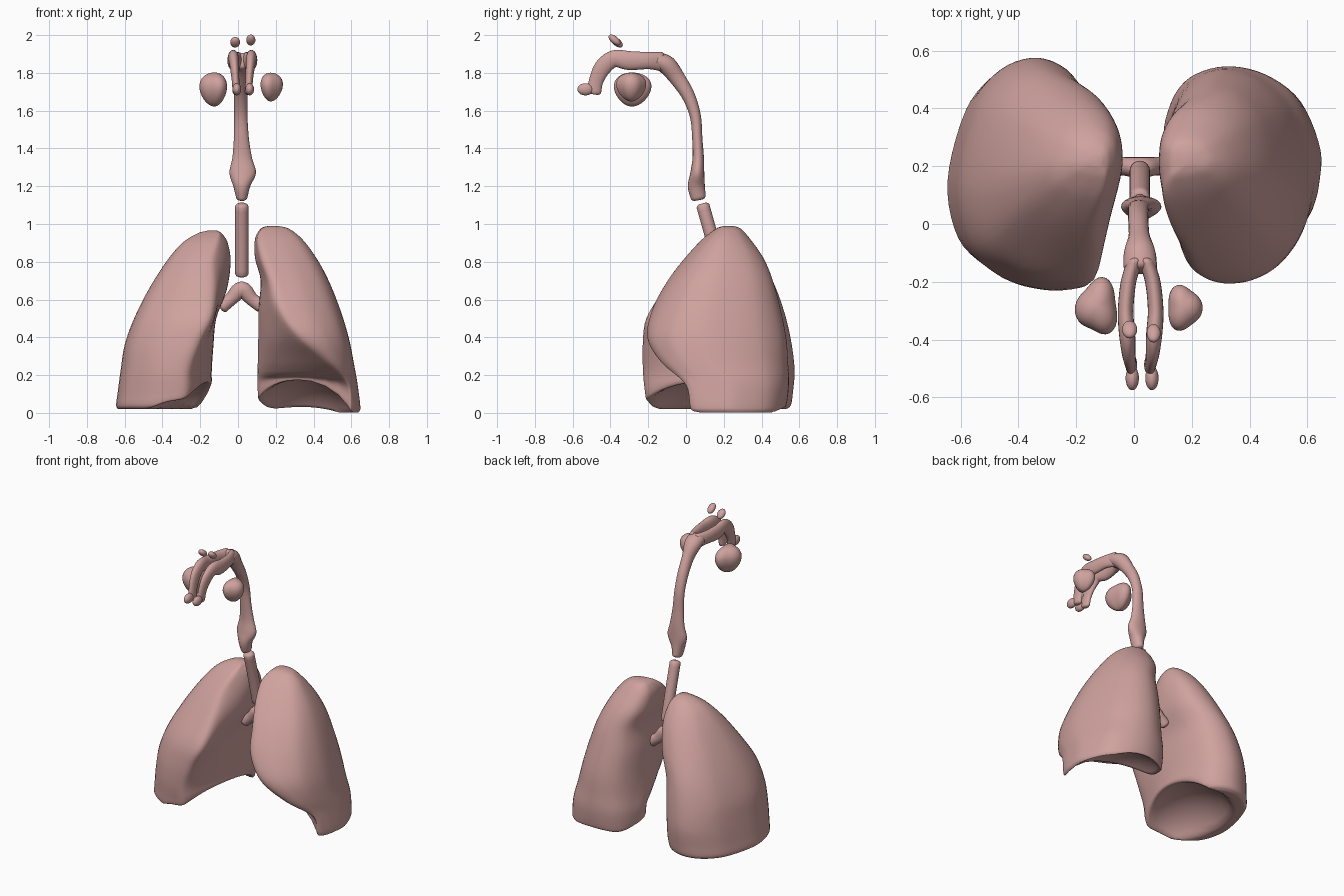
import bpy, bmesh, math
from mathutils import Vector, Matrix

if "Cube" in bpy.data.objects:
    bpy.data.objects.remove(bpy.data.objects["Cube"])

pink = bpy.data.materials.new("tissue_pink")
pink.diffuse_color = (0.62, 0.36, 0.34, 1)
pink.use_nodes = True
pink.node_tree.nodes["Principled BSDF"].inputs["Base Color"].default_value = pink.diffuse_color


def spline(pts, n, closed=False):
    """Smooth resampling of vectors of any size, with tangents limited to each span."""
    m = len(pts)
    get = (lambda i: pts[i % m]) if closed else (lambda i: pts[max(0, min(m - 1, i))])
    out = []
    for i in range(m if closed else m - 1):
        a, b, c, d = get(i - 1), get(i), get(i + 1), get(i + 2)
        span = (c - b).length
        t0, t1 = (c - a) / 2, (d - b) / 2
        t0 = t0 * min(1, span / max(t0.length, 1e-9))
        t1 = t1 * min(1, span / max(t1.length, 1e-9))
        for k in range(n):
            t = k / n
            out.append(b * (2 * t**3 - 3 * t * t + 1) + t0 * (t**3 - 2 * t * t + t)
                       + c * (3 * t * t - 2 * t**3) + t1 * (t**3 - t * t))
    if not closed:
        out.append(pts[-1].copy())
    return out


def finish(name, bm):
    bmesh.ops.recalc_face_normals(bm, faces=bm.faces[:])
    mesh = bpy.data.meshes.new(name)
    bm.to_mesh(mesh)
    bm.free()
    mesh.materials.append(pink)
    ob = bpy.data.objects.new(name, mesh)
    bpy.context.collection.objects.link(ob)
    bpy.ops.object.select_all(action='DESELECT')
    ob.select_set(True)
    bpy.context.view_layer.objects.active = ob
    bpy.ops.object.shade_smooth_by_angle(angle=math.radians(60))
    return ob


def loft(name, rings):
    bm = bmesh.new()
    vs = [[bm.verts.new(p) for p in r] for r in rings]
    n = len(rings[0])
    for a, b in zip(vs, vs[1:]):
        for i in range(n):
            j = (i + 1) % n
            bm.faces.new((a[i], a[j], b[j], b[i]))
    bm.faces.new(vs[0])
    bm.faces.new(vs[-1])
    return finish(name, bm)


def tube(name, stations, side=(1, 0, 0), n=20):
    """Elliptical sweep; station = x, y, z, radius along side, radius across."""
    st = spline([Vector(s) for s in stations], 5)
    side = Vector(side)
    pos = [Vector(s[:3]) for s in st]
    rings = []
    for i, s in enumerate(st):
        tan = (pos[min(i + 1, len(st) - 1)] - pos[max(i - 1, 0)]).normalized()
        across = tan.cross(side).normalized()

        def ring(scale, off):
            return [pos[i] + tan * off + scale * (side * s[3] * math.cos(q) + across * s[4] * math.sin(q))
                    for q in (2 * math.pi * k / n for k in range(n))]
        if i == 0:
            rings += [ring(.55, -.014), ring(.85, -.009)]
        rings.append(ring(1, 0))
        if i == len(st) - 1:
            rings += [ring(.85, .009), ring(.55, .014)]
    return loft(name, rings)


def blob(name, centre, radii, taper=0, tilt=0, lobe=0, lobe_angle=0):
    """Ellipsoid, wider at the top by taper, with three lobes in plan."""
    bm = bmesh.new()
    bmesh.ops.create_uvsphere(bm, u_segments=36, v_segments=20, radius=1)
    for v in bm.verts:
        x, y, z = v.co
        k = (1 + taper * z) * (1 + lobe * math.cos(3 * (math.atan2(y, x) - math.radians(lobe_angle))))
        v.co = (x * k * radii[0], y * k * radii[1], z * radii[2])
    bmesh.ops.transform(bm, verts=bm.verts[:],
                        matrix=Matrix.Translation(centre) @ Matrix.Rotation(tilt, 4, 'X'))
    return finish(name, bm)


def lung(name, sign, rows, centre, radii):
    """Row = z, front edge x, front y, medial x, lateral x, back y.
    centre and radii give the diaphragm dome that hollows the base."""
    z0, top = rows[0][0], .2

    def lift(x, y, z):
        q = 1 - ((x - centre[0]) / radii[0]) ** 2 - ((y - centre[1]) / radii[1]) ** 2
        base = max(z0, centre[2] + radii[2] * math.sqrt(max(q, 0)))
        return base + (z - z0) * (top - base) / (top - z0) if z < top else z

    rings = []
    for z, xa, ya, xm, xl, yb in spline([Vector(r) for r in rows], 5):
        w, d, e = xl - xm, yb - ya, xl - xa
        prof = [(xa, ya + .01 * d), (xm + .3 * (xa - xm), ya + .25 * d), (xm, ya + .5 * d),
                (xm + .03 * w, ya + .76 * d), (xm + .16 * w, ya + .93 * d), (xm + .4 * w, yb),
                (xm + .66 * w, ya + .95 * d), (xm + .87 * w, ya + .79 * d),
                (xl, ya + .46 * d), (xa + .9 * e, ya + .2 * d),
                (xa + .6 * e, ya + .06 * d), (xa + .28 * e, ya)]
        rings.append([(p.x, p.y, z) for p in spline([Vector(p) for p in prof], 5, True)])
    # underside, shrinking rings towards the middle
    base = [Vector(p) for p in rings[0]]
    mid = sum(base, Vector((0, 0, 0))) / len(base)
    under = [[mid + (p - mid) * k for p in base] for k in (.05, .2, .35, .5, .65, .75, .83, .9, .96)]
    loft(name, [[(sign * x, y, lift(x, y, z)) for x, y, z in r] for r in under + rings])


# lungs
lung("lung_a", -1, [
    (.02, .30, -.17, .17, .635, .53), (.04, .27, -.2, .15, .645, .555),
    (.1, .26, -.21, .14, .638, .565), (.22, .255, -.22, .14, .622, .575),
    (.36, .205, -.22, .13, .60, .56), (.5, .14, -.2, .115, .55, .53),
    (.65, .125, -.11, .06, .475, .48), (.8, .13, 0, .04, .38, .41),
    (.9, .11, .09, .055, .295, .34), (.95, .1, .16, .085, .215, .28),
    (.965, .12, .2, .11, .16, .24)],
    (.28, .12, -.15), (.34, .42, .33))
lung("lung_b", 1, [
    (.002, .58, .05, .13, .635, .515), (.025, .58, .025, .115, .645, .53),
    (.15, .57, 0, .11, .63, .545), (.27, .45, -.13, .11, .61, .54),
    (.4, .31, -.2, .11, .585, .53), (.55, .21, -.17, .11, .54, .5),
    (.7, .17, -.09, .12, .48, .46), (.82, .13, 0, .09, .415, .41),
    (.92, .11, .09, .09, .34, .34), (.975, .13, .16, .12, .27, .29),
    (.99, .17, .2, .16, .21, .25)],
    (.34, .2, -.15), (.33, .38, .33))

# windpipe and its fork
tube("windpipe", [(.02, .185, .735, .035, .035), (.02, .14, .915, .035, .035),
                  (.02, .09, 1.095, .035, .035)])
tube("bronchi", [(-.085, .2, .565, .033, .038), (-.04, .2, .60, .032, .035),
                 (.02, .195, .652, .036, .045), (.075, .2, .60, .032, .035),
                 (.12, .2, .57, .033, .038)], side=(0, 1, 0))

# throat
tube("throat", [
    (.02, .065, 1.14, .03, .04), (.02, .055, 1.2, .045, .045), (.025, .06, 1.27, .07, .037),
    (.022, .065, 1.35, .052, .03), (.018, .06, 1.45, .04, .027), (.015, .05, 1.57, .035, .029),
    (.015, .012, 1.68, .035, .035), (.018, -.045, 1.77, .037, .042),
    (.02, -.1, 1.84, .055, .05), (.022, -.15, 1.865, .058, .045)])

# paired nasal passages with nostrils, mirrored about x = 0.023
for s, tag in ((-1, "a"), (1, "b")):
    path = [(.02, -.13, 1.86, .028, .05), (.042, -.2, 1.865, .027, .045),
            (.052, -.3, 1.865, .027, .05), (.047, -.38, 1.875, .028, .045),
            (.042, -.44, 1.83, .024, .045), (.036, -.475, 1.76, .02, .038),
            (.032, -.487, 1.70, .02, .038)]
    tube("nasal_passage_" + tag, [(.023 + s * d, *r) for d, *r in path])
    blob("nostril_" + tag, (.028 + s * .034, -.533, 1.713), (.023, .042, .032))

# sinuses
blob("cheek_sinus_a", (-.125, -.287, 1.712), (.07, .093, .09), .2, 0, .13, 70)
blob("cheek_sinus_b", (.172, -.29, 1.725), (.058, .075, .076), .2, 0, .11, 0)
blob("brow_sinus_a", (-.015, -.365, 1.962), (.026, .036, .02), 0, -.7)
blob("brow_sinus_b", (.068, -.378, 1.974), (.024, .038, .02), 0, -.7)
